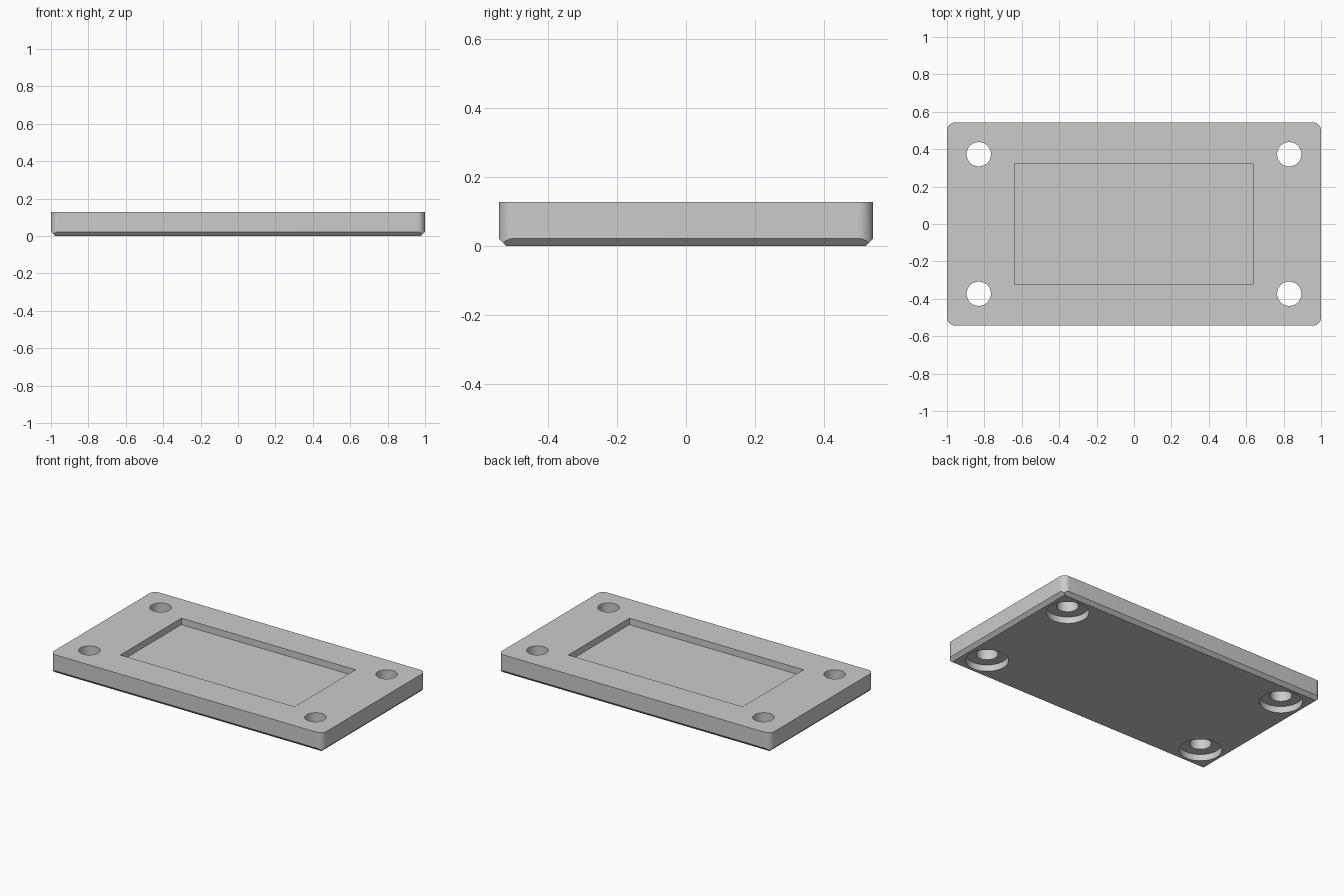
import bpy
import bmesh
import math
from mathutils import Vector

LENGTH, WIDTH, HEIGHT = 2.0, 1.085, 0.128
CORNER, CHAMFER, DEPTH = 0.043, 0.022, 0.043
HOLE_X, HOLE_Y = 0.83, 0.373

cube = bpy.data.objects.get("Cube")
if cube:
    bpy.data.objects.remove(cube, do_unlink=True)

grey = bpy.data.materials.new("plain grey")
grey.use_nodes = True
colour = (0.6, 0.6, 0.6, 1)
grey.diffuse_color = colour
grey.node_tree.nodes["Principled BSDF"].inputs["Base Color"].default_value = colour


def box(bm, size, z_low):
    """Add a box standing on z_low, centred in x and y."""
    verts = bmesh.ops.create_cube(bm, size=1)["verts"]
    bmesh.ops.scale(bm, vec=size, verts=verts)
    bmesh.ops.translate(bm, vec=(0, 0, z_low + size[2] / 2), verts=verts)


def make_object(name, bm):
    bmesh.ops.recalc_face_normals(bm, faces=bm.faces)
    mesh = bpy.data.meshes.new(name)
    bm.to_mesh(mesh)
    bm.free()
    obj = bpy.data.objects.new(name, mesh)
    bpy.context.collection.objects.link(obj)
    mesh.materials.append(grey)
    return obj


def cut(target, cutter):
    """Subtract the cutter from the target, then discard it."""
    mod = target.modifiers.new(cutter.name, "BOOLEAN")
    mod.operation = "DIFFERENCE"
    mod.solver = "EXACT"
    mod.object = cutter
    bpy.context.view_layer.objects.active = target
    bpy.ops.object.modifier_apply(modifier=mod.name)
    bpy.data.objects.remove(cutter, do_unlink=True)


# Plate with rounded upright corners
bm = bmesh.new()
box(bm, (LENGTH, WIDTH, HEIGHT), 0)
upright = [e for e in bm.edges if abs(e.verts[0].co.z - e.verts[1].co.z) > HEIGHT / 2]
bmesh.ops.bevel(bm, geom=upright, offset=CORNER, segments=12, profile=0.5, affect="EDGES")

# Straight chamfers around the underside, mitred at the corners
for out, reach in (((1, 0), LENGTH), ((-1, 0), LENGTH), ((0, 1), WIDTH), ((0, -1), WIDTH)):
    side = Vector((out[0], out[1], 0))
    result = bmesh.ops.bisect_plane(
        bm, geom=bm.verts[:] + bm.edges[:] + bm.faces[:],
        plane_co=side * (reach / 2 - CHAMFER),
        plane_no=(side - Vector((0, 0, 1))).normalized(), clear_outer=True)
    rim = [g for g in result["geom_cut"] if isinstance(g, bmesh.types.BMEdge)]
    bmesh.ops.contextual_create(bm, geom=rim)
plate = make_object("mounting_plate", bm)

# Shallow rectangular pocket in the top
bm = bmesh.new()
box(bm, (1.28, 0.64, 0.2), HEIGHT - DEPTH)
cut(plate, make_object("pocket_cutter", bm))

# Screw holes, counterbored from below
for name, radius, top in (("counterbore", 0.128, DEPTH), ("screw_hole", 0.065, 0.3)):
    bm = bmesh.new()
    for sx in (-1, 1):
        for sy in (-1, 1):
            verts = bmesh.ops.create_cone(
                bm, cap_ends=True, segments=48, radius1=radius, radius2=radius,
                depth=top + 0.1)["verts"]
            bmesh.ops.translate(
                bm, vec=(sx * HOLE_X, sy * HOLE_Y, (top - 0.1) / 2), verts=verts)
    cut(plate, make_object(name, bm))

# Smooth round walls, sharp edges elsewhere
bpy.ops.object.select_all(action="DESELECT")
plate.select_set(True)
bpy.context.view_layer.objects.active = plate
bpy.ops.object.shade_smooth_by_angle(angle=math.radians(25))
